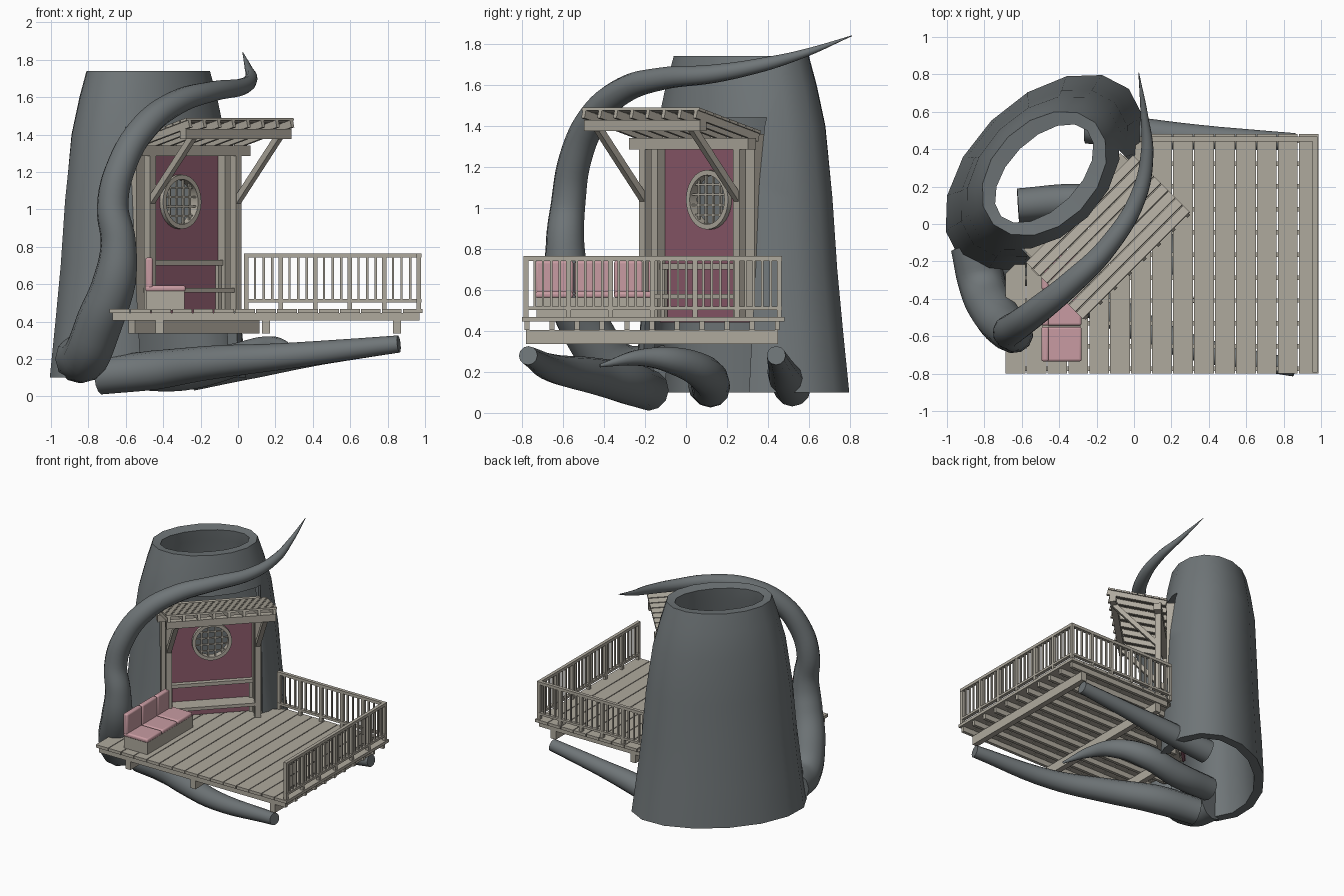
import bpy, bmesh, math
from mathutils import Matrix, Vector

if "Cube" in bpy.data.objects:
    bpy.data.objects.remove(bpy.data.objects["Cube"])


def material(name, rgb):
    m = bpy.data.materials.new(name)
    m.diffuse_color = (*rgb, 1)
    m.use_nodes = True
    m.node_tree.nodes["Principled BSDF"].inputs["Base Color"].default_value = m.diffuse_color
    return m


BARK = material("grey bark", (0.16, 0.18, 0.188))
WOOD = material("weathered wood", (0.43, 0.40, 0.34))
WALL = material("dusky red", (0.27, 0.105, 0.15))
CUSHION = material("pale pink", (0.58, 0.33, 0.36))

# Doorway frame: local x runs along the wall, local -y points out of the door
DOOR = Matrix.Translation((-0.48, 0.27, 0)) @ Matrix.Rotation(math.radians(45), 4, 'Z')


def finish(name, bm, mat, matrix=None):
    bmesh.ops.recalc_face_normals(bm, faces=bm.faces)
    mesh = bpy.data.meshes.new(name)
    if matrix:
        bm.transform(matrix)
    bm.to_mesh(mesh)
    bm.free()
    mesh.materials.append(mat)
    ob = bpy.data.objects.new(name, mesh)
    bpy.context.collection.objects.link(ob)
    return ob


def activate(ob):
    bpy.ops.object.select_all(action='DESELECT')
    ob.select_set(True)
    bpy.context.view_layer.objects.active = ob


def smooth(ob, angle=40):
    activate(ob)
    bpy.ops.object.shade_smooth_by_angle(angle=math.radians(angle))


def add_box(bm, lo, hi, rot=None):
    """Box between two corners, optionally turned about its centre."""
    lo, hi = Vector(lo), Vector(hi)
    m = Matrix.Translation((lo + hi) / 2) @ (rot or Matrix()) @ Matrix.Diagonal((*(hi - lo), 1))
    bmesh.ops.create_cube(bm, size=1, matrix=m)


def boxes(name, items, mat, matrix=None):
    bm = bmesh.new()
    for it in items:
        add_box(bm, *it)
    return finish(name, bm, mat, matrix)


def strut(bm, a, b, w):
    """Square bar between two points."""
    a, b = Vector(a), Vector(b)
    rot = (b - a).to_track_quat('Z', 'X').to_matrix().to_4x4()
    m = Matrix.Translation((a + b) / 2) @ rot @ Matrix.Diagonal((w, w, (b - a).length, 1))
    bmesh.ops.create_cube(bm, size=1, matrix=m)


def cut(ob, cutter):
    cutter.hide_render = True
    mod = ob.modifiers.new("cut", 'BOOLEAN')
    mod.operation, mod.solver, mod.object = 'DIFFERENCE', 'EXACT', cutter
    activate(ob)
    bpy.ops.object.modifier_apply(modifier=mod.name)
    bpy.data.objects.remove(cutter)


def tube(name, pts):
    """Tapered limb through (x, y, z, radius) points."""
    cu = bpy.data.curves.new(name, 'CURVE')
    cu.dimensions, cu.bevel_depth, cu.bevel_resolution = '3D', 1.0, 4
    cu.resolution_u, cu.use_fill_caps = 6, True
    sp = cu.splines.new('BEZIER')
    sp.bezier_points.add(len(pts) - 1)
    for p, (x, y, z, r) in zip(sp.bezier_points, pts):
        p.co, p.radius = (x, y, z), r
        p.handle_left_type = p.handle_right_type = 'AUTO'
    cu.materials.append(BARK)
    ob = bpy.data.objects.new(name, cu)
    bpy.context.collection.objects.link(ob)
    activate(ob)
    bpy.ops.object.convert(target='MESH')
    smooth(bpy.context.object, 50)


# Hollow trunk: closed loop of oval rings, outside up and inside down
rings = [(0.10, .64, .40), (0.40, .60, .385), (0.70, .565, .365), (1.05, .535, .35),
         (1.40, .485, .335), (1.60, .43, .305), (1.74, .385, .275),
         (1.73, .325, .185), (1.64, .33, .20), (1.40, .40, .25), (0.70, .49, .29), (0.10, .57, .33)]
N = 16
bm = bmesh.new()
loops = [[bm.verts.new((a * math.cos(2 * math.pi * i / N), b * math.sin(2 * math.pi * i / N), z))
          for i in range(N)] for z, a, b in rings]
for k in range(len(loops)):
    p, q = loops[k], loops[(k + 1) % len(loops)]
    for i in range(N):
        j = (i + 1) % N
        bm.faces.new((p[i], p[j], q[j], q[i]))
trunk = finish("trunk", bm, BARK, DOOR)
cut(trunk, boxes("doorway_cutter", [((-.37, -.8, -.1), (.37, -.12, 1.44))], BARK, DOOR))
smooth(trunk, 45)

# Long limb sweeping round the front, and the roots below the deck
tube("curling_limb", [(-.85, -.12, .20, .13), (-.81, -.33, .22, .125), (-.74, -.48, .40, .125),
                      (-.66, -.57, .62, .115), (-.64, -.59, .82, .095), (-.67, -.575, 1.02, .085),
                      (-.62, -.54, 1.24, .08), (-.50, -.45, 1.44, .075), (-.33, -.31, 1.57, .066),
                      (-.14, -.12, 1.63, .055), (.02, .14, 1.655, .045), (.07, .38, 1.70, .034),
                      (.055, .58, 1.755, .02), (.025, .81, 1.84, .002)])
tube("front_root", [(-.74, -.18, .11, .10), (-.45, -.27, .14, .105), (-.15, -.45, .18, .09),
                    (.25, -.64, .215, .07), (.86, -.77, .28, .046)])
tube("back_root", [(-.25, .52, .12, .09), (.10, .48, .18, .08), (.45, .46, .23, .06),
                   (.86, .44, .28, .046)])
tube("middle_root", [(-.62, .10, .13, .09), (-.30, .12, .125, .095), (-.03, .09, .19, .09),
                     (.13, -.04, .25, .07), (.22, -.22, .27, .042), (.32, -.42, .23, .008)])

# Deck planks, trimmed along the doorway diagonal
def back_limit(x):
    return min(.48, x + .42)


bm = bmesh.new()
count, x_lo, pitch = 15, -.69, 1.68 / 15
for i in range(count):
    a, b = x_lo + i * pitch + .003, x_lo + (i + 1) * pitch - .003
    foot = [(a, -.80), (b, -.80), (b, back_limit(b)), (a, back_limit(a))]
    low = [bm.verts.new((x, y, .445)) for x, y in foot]
    top = [bm.verts.new((x, y, .468)) for x, y in foot]
    bm.faces.new(low)
    bm.faces.new(top)
    for k in range(4):
        m = (k + 1) % 4
        bm.faces.new((low[k], low[m], top[m], top[k]))
finish("deck_planks", bm, WOOD)

# Joists run left to right over the support beams
boxes("deck_joists", [((max(-.67, y - .38), y - .012, .405), (.97, y + .012, .446))
                      for y in [-.775 + .122 * i for i in range(11)]], WOOD)
boxes("support_beams", [((x - .022, -.78, .335), (x + .022, top, .405))
                        for x, top in ((-.42, -.20), (.15, .45), (.85, .45))], WOOD)
boxes("doorway_beam", [((-.47, -.37, .335), (.47, -.32, .405))], WOOD, DOOR)


# Railings: rails, posts and balusters along a straight line
def railing(name, start, end, bays, per_bay):
    a, b = Vector(start), Vector(end)
    half = Vector((.012, .012))
    items = [(Vector((*(a - half * 1.1), z)), Vector((*(b + half * 1.1), z + h)))
             for z, h in ((.742, .023), (.502, .018))]
    total = bays * per_bay
    for i in range(total + 1):
        c = a.lerp(b, i / total)
        w = half if i % per_bay == 0 else half * .5
        z0 = .46 if i % per_bay == 0 else .51
        items.append(((*(c - w), z0), (*(c + w), .75)))
    boxes(name, items, WOOD)


railing("side_railing", (.967, -.78), (.967, .455), 6, 5)
railing("back_railing", (.045, .455), (.967, .455), 5, 4)

# Front wall with a round window opening
wall = boxes("front_wall", [((-.34, -.222, .44), (.34, -.20, 1.34))], WALL, DOOR)
WIN = DOOR @ Matrix.Translation((.01, -.225, 1.04)) @ Matrix.Rotation(math.pi / 2, 4, 'X')
bm = bmesh.new()
bmesh.ops.create_cone(bm, cap_ends=True, segments=32, radius1=.127, radius2=.127, depth=.2)
cut(wall, finish("window_cutter", bm, WALL, WIN))

# Window ring and lattice
bm = bmesh.new()
prof = [(.120, -.03), (.145, -.03), (.145, .022), (.120, .022)]
hoops = [[bm.verts.new((r * math.cos(t), r * math.sin(t), z)) for r, z in prof]
         for t in [2 * math.pi * i / 32 for i in range(32)]]
for i in range(32):
    p, q = hoops[i], hoops[(i + 1) % 32]
    for k in range(4):
        m = (k + 1) % 4
        bm.faces.new((p[k], p[m], q[m], q[k]))
smooth(finish("window_ring", bm, WOOD, WIN))
lattice = []
for o in (-.075, -.025, .025, .075):
    l = math.sqrt(.123 ** 2 - o ** 2)
    lattice += [((o - .005, -l, -.004), (o + .005, l, .008)), ((-l, o - .005, -.004), (l, o + .005, .008))]
boxes("window_lattice", lattice, WOOD, WIN)

# Door frame, porch posts and header
posts = []
for s in (-1, 1):
    posts += [((s * .335 - .03, -.275, .45), (s * .335 + .03, -.21, 1.36)),
              ((s * .325 - .022, -.36, .45), (s * .325 + .022, -.316, 1.32))]
boxes("porch_posts", posts, WOOD, DOOR)
boxes("porch_header", [((-.41, -.365, 1.285), (.41, -.31, 1.34)),
                       ((-.36, -.28, 1.30), (.36, -.21, 1.36))], WOOD, DOOR)
bm = bmesh.new()
for s in (-.325, .325):
    strut(bm, (s, -.335, 1.03), (s, -.665, 1.39), .034)
finish("porch_braces", bm, WOOD, DOOR)

# Sloping porch roof: front beam, rafters and slats
boxes("roof_front_beam", [((-.40, -.685, 1.375), (.40, -.64, 1.43))], WOOD, DOOR)
tilt = Matrix.Rotation(-math.atan2(.115, .43), 4, 'X')
ROOF = DOOR @ Matrix.Translation((0, -.485, 1.415)) @ tilt
boxes("roof_rafters", [((x - .011, -.222, -.035), (x + .011, .222, .005))
                       for x in [-.385 + .11 * i for i in range(8)]], WOOD, ROOF)
boxes("roof_slats", [((-.405, y - .0245, .004), (.405, y + .0245, .018))
                     for y in [-.196 + .056 * i for i in range(8)]], WOOD, ROOF)

# Low bench and back rail along the wall
boxes("wall_bench", [((-.31, -.35, .555), (.31, -.23, .58)), ((-.31, -.26, .70), (.31, -.225, .728)),
                     ((-.31, -.25, .46), (-.28, -.23, .70)), ((.28, -.25, .46), (.31, -.23, .70))],
      WOOD, DOOR)

# Three-seat sofa: wooden base with rounded cushions
boxes("sofa_base", [((-.49, -.73, .46), (-.285, -.16, .562))], WOOD)
items = []
for i in range(3):
    y = -.735 + .192 * i
    items += [((-.495, y, .56), (-.28, y + .185, .592)), ((-.495, y, .575), (-.455, y + .185, .742))]
cushions = boxes("sofa_cushions", items, CUSHION)
bev = cushions.modifiers.new("soft_edges", 'BEVEL')
bev.width, bev.segments = .012, 3
smooth(cushions, 60)
